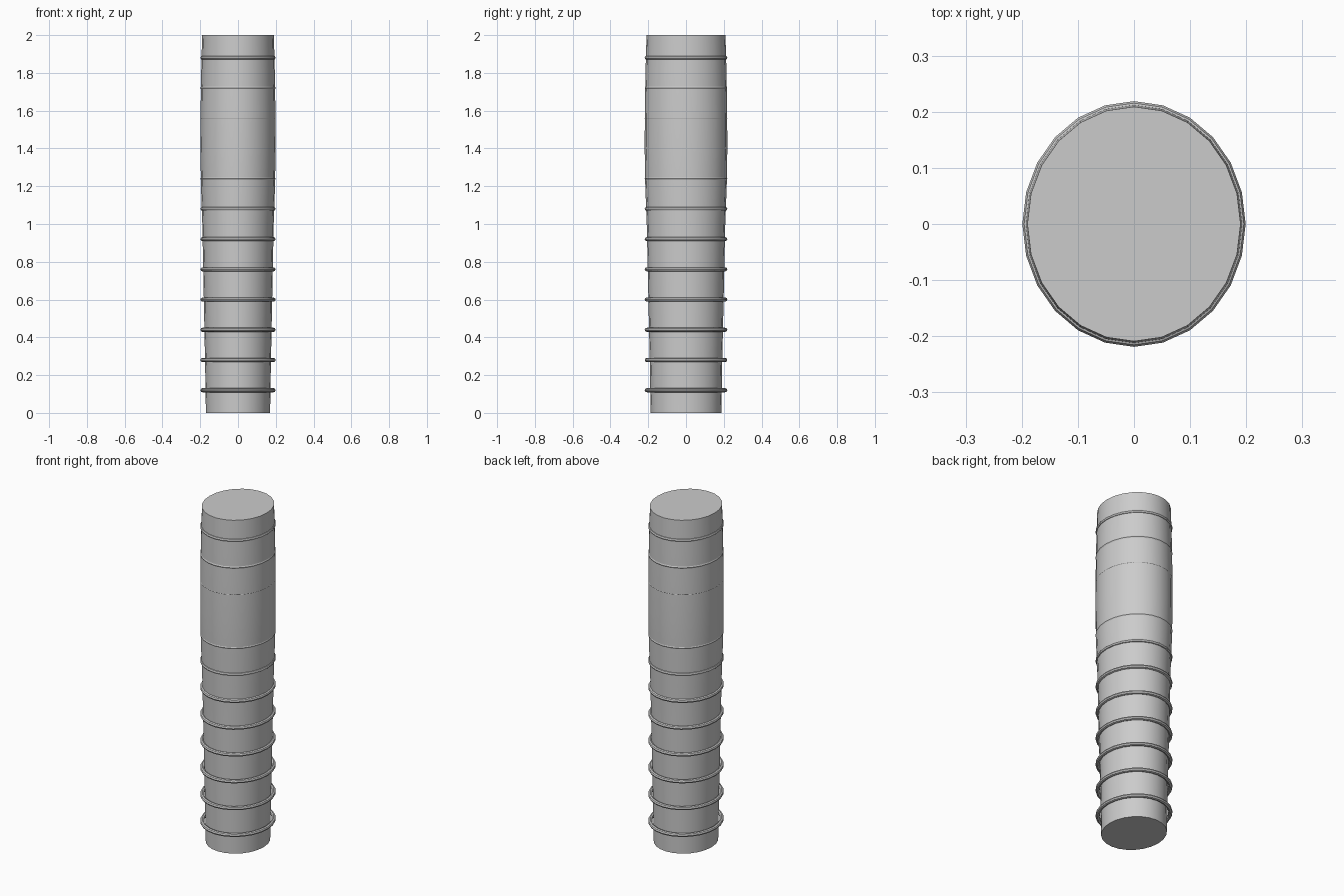
import bpy, bmesh, math

if "Cube" in bpy.data.objects:
    bpy.data.objects.remove(bpy.data.objects["Cube"])

SIDES = 24
Y_RATIO = 1.1  # oval cross-section, slightly deeper than wide


def lathe(name, profile, closed):
    """Spin (radius, z) points around z into an oval solid."""
    bm = bmesh.new()
    rows = []
    for r, z in profile:
        rows.append([bm.verts.new((r * math.cos(a), r * Y_RATIO * math.sin(a), z))
                     for a in (2 * math.pi * i / SIDES for i in range(SIDES))])
    pairs = list(zip(rows, rows[1:]))
    if closed:
        pairs.append((rows[-1], rows[0]))
    for lo, hi in pairs:
        for i in range(SIDES):
            j = (i + 1) % SIDES
            bm.faces.new((lo[i], lo[j], hi[j], hi[i]))
    if not closed:
        bm.faces.new(rows[0][::-1])
        bm.faces.new(rows[-1])
    bmesh.ops.recalc_face_normals(bm, faces=bm.faces)
    mesh = bpy.data.meshes.new(name)
    bm.to_mesh(mesh)
    bm.free()
    obj = bpy.data.objects.new(name, mesh)
    bpy.context.collection.objects.link(obj)
    bpy.ops.object.select_all(action='DESELECT')
    obj.select_set(True)
    bpy.context.view_layer.objects.active = obj
    bpy.ops.object.shade_smooth_by_angle(angle=math.radians(40))
    return obj


# Main shaft with a gentle swelling in the upper half
lathe("shaft", [(0.170, 0), (0.174, 0.25), (0.179, 0.5), (0.184, 0.75),
                (0.189, 1.0), (0.196, 1.2), (0.199, 1.4), (0.198, 1.6),
                (0.195, 1.8), (0.190, 2.0)], False)

# Evenly spaced grip rings, partly buried where the shaft swells
MAJOR, MINOR, STEPS = 0.188, 0.011, 8
for k in range(12):
    z = 0.12 + 0.16 * k
    section = [(MAJOR + MINOR * math.cos(2 * math.pi * s / STEPS),
                z + MINOR * math.sin(2 * math.pi * s / STEPS)) for s in range(STEPS)]
    lathe(f"grip_ring_{k + 1}", section, True)
